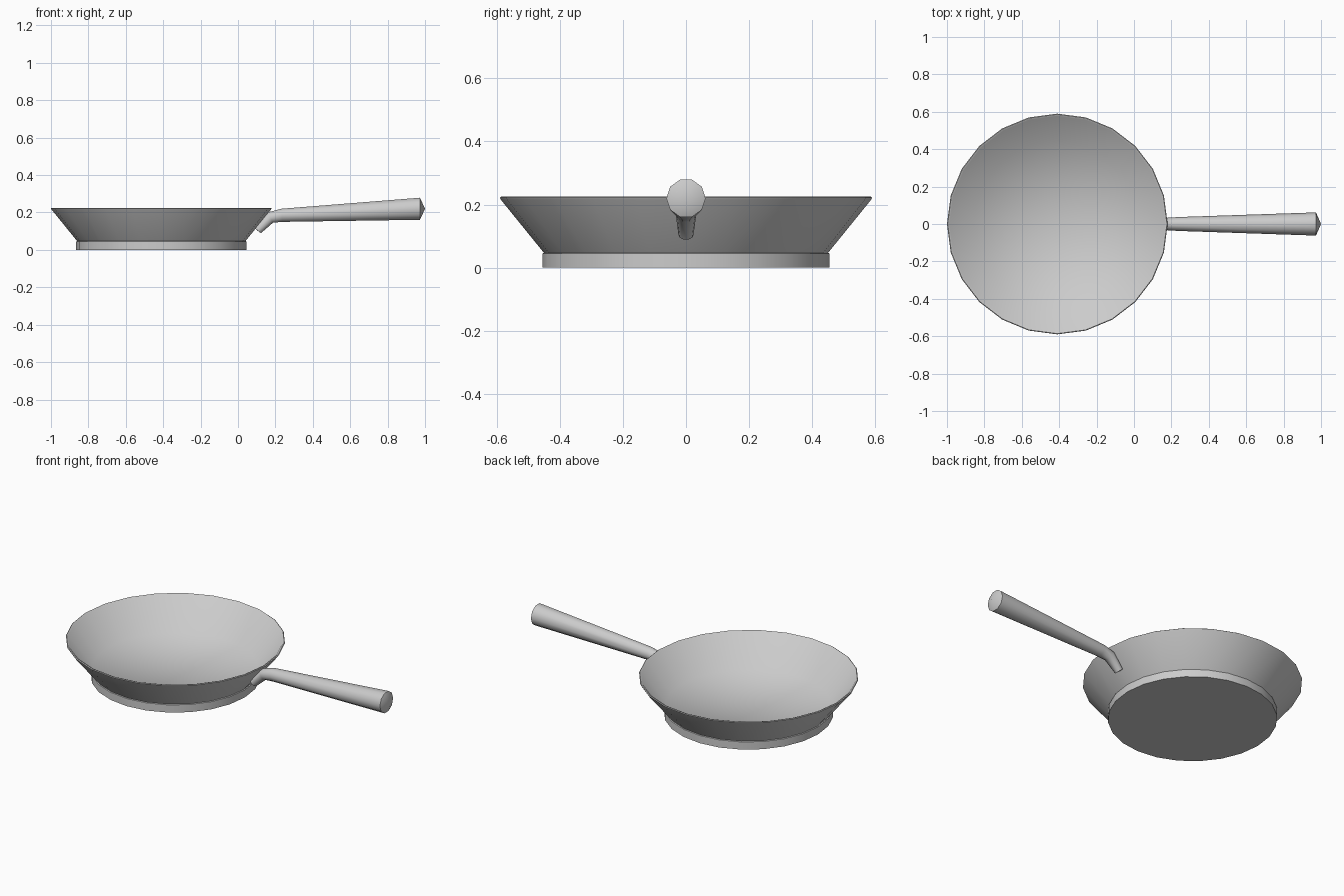
import bpy, bmesh
from math import sin, cos, pi, radians
from mathutils import Vector

if "Cube" in bpy.data.objects:
    bpy.data.objects.remove(bpy.data.objects["Cube"])


def loft(name, rings, cap_start, cap_end, sharp_angle):
    """Skin a list of point rings and close both ends with fans to a tip."""
    bm = bmesh.new()
    loops = [[bm.verts.new(p) for p in ring] for ring in rings]
    n = len(loops[0])
    for a, b in zip(loops, loops[1:]):
        for i in range(n):
            j = (i + 1) % n
            bm.faces.new((a[i], a[j], b[j], b[i]))
    for loop, tip in ((loops[0], cap_start), (loops[-1], cap_end)):
        t = bm.verts.new(tip)
        for i in range(n):
            bm.faces.new((loop[i], loop[(i + 1) % n], t))
    bmesh.ops.recalc_face_normals(bm, faces=bm.faces)
    mesh = bpy.data.meshes.new(name)
    bm.to_mesh(mesh)
    bm.free()
    ob = bpy.data.objects.new(name, mesh)
    bpy.context.collection.objects.link(ob)
    bpy.ops.object.select_all(action='DESELECT')
    ob.select_set(True)
    bpy.context.view_layer.objects.active = ob
    bpy.ops.object.shade_smooth_by_angle(angle=radians(sharp_angle))
    return ob


CX = -0.41


def circle(r, z, n=24):
    return [(CX + r * cos(2 * pi * i / n), r * sin(2 * pi * i / n), z) for i in range(n)]


# Pan body: thick base disc, flared wall, thin rim, smooth interior
profile = [(0.455, 0.0), (0.455, 0.045), (0.45, 0.047), (0.587, 0.216),
           (0.59, 0.222), (0.586, 0.225), (0.577, 0.222), (0.445, 0.055)]
loft("pan_body", [circle(r, z) for r, z in profile],
     (CX, 0, 0), (CX, 0, 0.05), 55)


def handle_ring(x, z, r, tilt, n=10):
    up = Vector((-sin(radians(tilt)), 0, cos(radians(tilt))))
    side = Vector((0, 1, 0))
    return [Vector((x, 0, z)) + r * (cos(2 * pi * i / n) * side + sin(2 * pi * i / n) * up)
            for i in range(n)]


# Handle: bent tang against the wall, then a widening grip with a blunt tip
stations = [(0.105, 0.104, 0.024, 50), (0.172, 0.173, 0.033, 30),
            (0.235, 0.185, 0.037, 5), (0.973, 0.22, 0.062, 0)]
loft("handle", [handle_ring(*s) for s in stations],
     (0.104, 0, 0.103), (1.0, 0, 0.22), 40)
